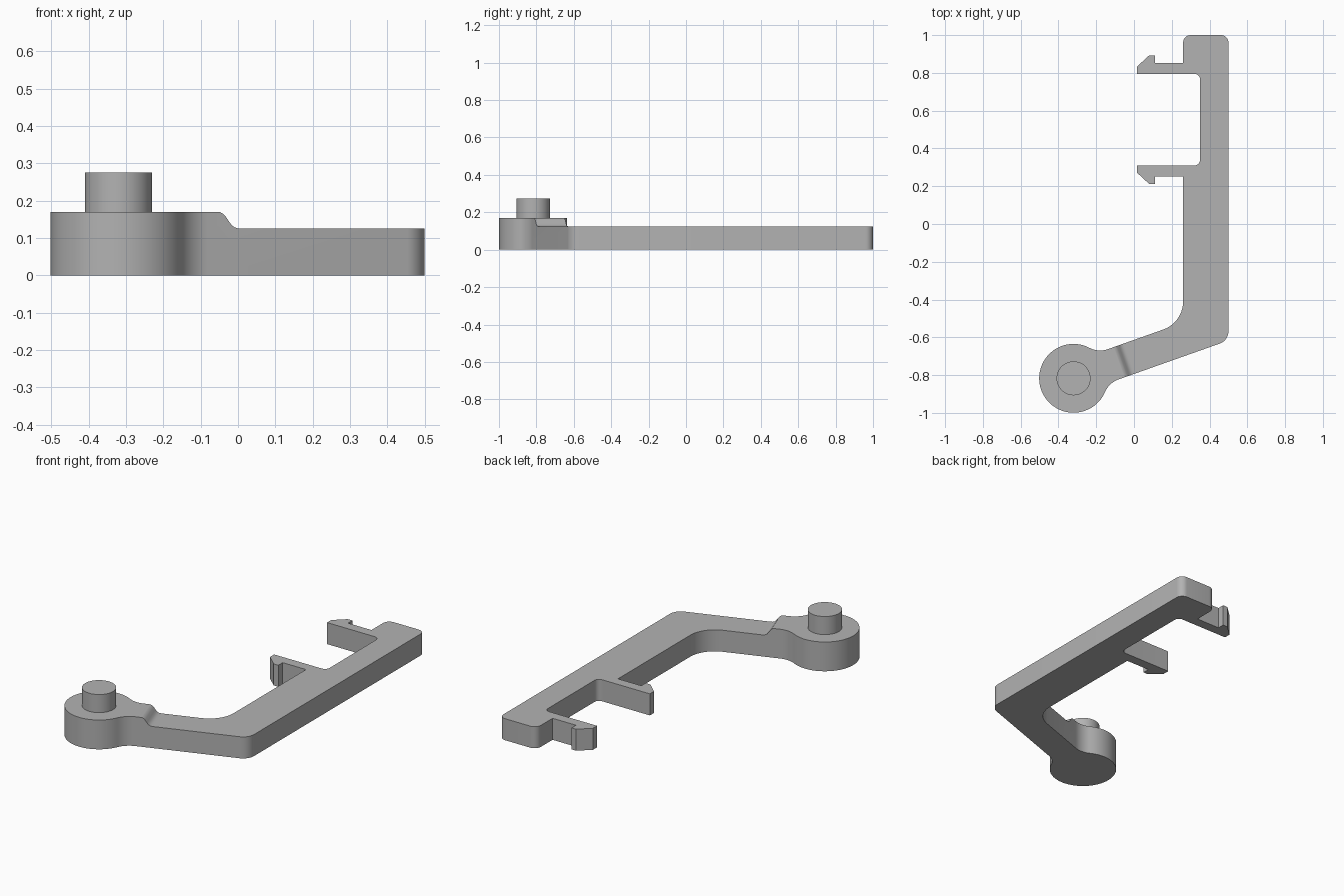
import bpy, bmesh
from math import radians, degrees, cos, sin, tan, atan2, sqrt, pi
from mathutils import Vector

if "Cube" in bpy.data.objects:
    bpy.data.objects.remove(bpy.data.objects["Cube"], do_unlink=True)

grey = bpy.data.materials.new("plain grey")
colour = (0.45, 0.45, 0.45, 1)
grey.diffuse_color = colour
grey.use_nodes = True
grey.node_tree.nodes["Principled BSDF"].inputs["Base Color"].default_value = colour

HUB = Vector((-0.32, -0.817))       # centre of the round hub
HUB_R, POST_R = 0.182, 0.09
ANGLE = radians(19.5)               # slant of the arm
HALF = 0.085                        # half the arm width
BLEND = 0.12                        # fillet between hub and arm
LOW, HIGH, POST_TOP = 0.125, 0.17, 0.275
ALONG = Vector((cos(ANGLE), sin(ANGLE)))
ACROSS = Vector((-sin(ANGLE), cos(ANGLE)))


def on_arm(u, v):
    """Point at distance u along the arm and v across it."""
    return HUB + ALONG * u + ACROSS * v


def arc(cx, cy, r, start, end, steps):
    angles = [start + (end - start) * i / steps for i in range(steps + 1)]
    return [Vector((cx + r * cos(a), cy + r * sin(a))) for a in angles]


def rounded(before, corner, after, r, steps=10):
    """Points of an arc of radius r that rounds one corner."""
    a, b = (before - corner).normalized(), (after - corner).normalized()
    half = a.angle(b) / 2
    centre = corner + (a + b).normalized() * (r / sin(half))
    start = corner + a * (r / tan(half)) - centre
    end = corner + b * (r / tan(half)) - centre
    turn = start.angle_signed(end)
    first = atan2(start.y, start.x)
    return arc(centre.x, centre.y, r, first, first - turn, steps)


def prism(name, ring, offset):
    """Solid made by sweeping a closed ring of 3D points by an offset."""
    bm = bmesh.new()
    face = bm.faces.new([bm.verts.new(p) for p in ring])
    made = bmesh.ops.extrude_face_region(bm, geom=[face])["geom"]
    moved = [g for g in made if isinstance(g, bmesh.types.BMVert)]
    bmesh.ops.translate(bm, verts=moved, vec=offset)
    bmesh.ops.recalc_face_normals(bm, faces=bm.faces)
    mesh = bpy.data.meshes.new(name)
    bm.to_mesh(mesh)
    bm.free()
    mesh.materials.append(grey)
    obj = bpy.data.objects.new(name, mesh)
    bpy.context.collection.objects.link(obj)
    return obj


def smooth(obj):
    bpy.ops.object.select_all(action="DESELECT")
    obj.select_set(True)
    bpy.context.view_layer.objects.active = obj
    bpy.ops.object.shade_smooth_by_angle(angle=radians(25))


# Hooked clip, mirrored about the middle of the recess
MIDDLE = 0.5525
clip = [(0.26, 0.3, 0), (0.11, 0.3, 0), (0.11, 0.34, 0), (0.08, 0.34, 0),
        (0.015, 0.28, 0), (0.015, 0.2425, 0), (0.35, 0.2425, 0.03)]
far_clip = [(x, MIDDLE + d, r) for x, d, r in clip]
near_clip = [(x, MIDDLE - d, r) for x, d, r in reversed(clip)]

# Bar and arm corners with their rounding radii
slope = tan(ANGLE)
upper, lower = on_arm(0, HALF), on_arm(0, -HALF)
elbow_in = (0.26, upper.y + (0.26 - upper.x) * slope, 0.157)
elbow_out = (0.5, lower.y + (0.5 - lower.x) * slope, 0.07)
corners = ([(*lower, 0), elbow_out, (0.5, 1, 0.04), (0.26, 1, 0.04)]
           + far_clip + near_clip + [elbow_in, (*upper, 0)])

outline = []
for i in range(1, len(corners) - 1):
    before, here, after = (Vector(c[:2]) for c in corners[i - 1:i + 2])
    r = corners[i][2]
    outline += rounded(before, here, after, r) if r else [here]

# Hub outline blended into the arm
v = HALF + BLEND
u = sqrt((HUB_R + BLEND) ** 2 - v ** 2)
t = atan2(v, u)
hub = (arc(u, v, BLEND, -pi / 2, t - pi, 10)[:-1]
       + arc(0, 0, HUB_R, t, 2 * pi - t, 56)
       + arc(u, -v, BLEND, pi - t, pi / 2, 10)[1:])
outline += [on_arm(*p) for p in hub]

body = prism("bracket_body", [(p.x, p.y, 0) for p in outline], (0, 0, HIGH))

# Cutter that lowers everything beyond the curved step
step = [(0.249, 0.172), (0.258, 0.1695), (0.267, 0.165), (0.274, 0.158),
        (0.284, 0.144), (0.291, 0.135), (0.299, 0.129), (0.308, 0.126),
        (0.32, LOW), (3, LOW), (3, 0.3), (0.249, 0.3)]
ring = [(*on_arm(a, -3), z) for a, z in step]
cutter = prism("step_cutter", ring, (*(ACROSS * 6), 0))
cutter.hide_render = True
cut = body.modifiers.new("step", "BOOLEAN")
cut.operation, cut.solver, cut.object = "DIFFERENCE", "EXACT", cutter
bpy.context.view_layer.objects.active = body
bpy.ops.object.modifier_apply(modifier=cut.name)
bpy.data.objects.remove(cutter, do_unlink=True)
smooth(body)

# Round post on the hub
circle = arc(HUB.x, HUB.y, POST_R, 0, 2 * pi, 48)[:-1]
post = prism("hub_post", [(p.x, p.y, HIGH - 0.01) for p in circle],
             (0, 0, POST_TOP - HIGH + 0.01))
smooth(post)
